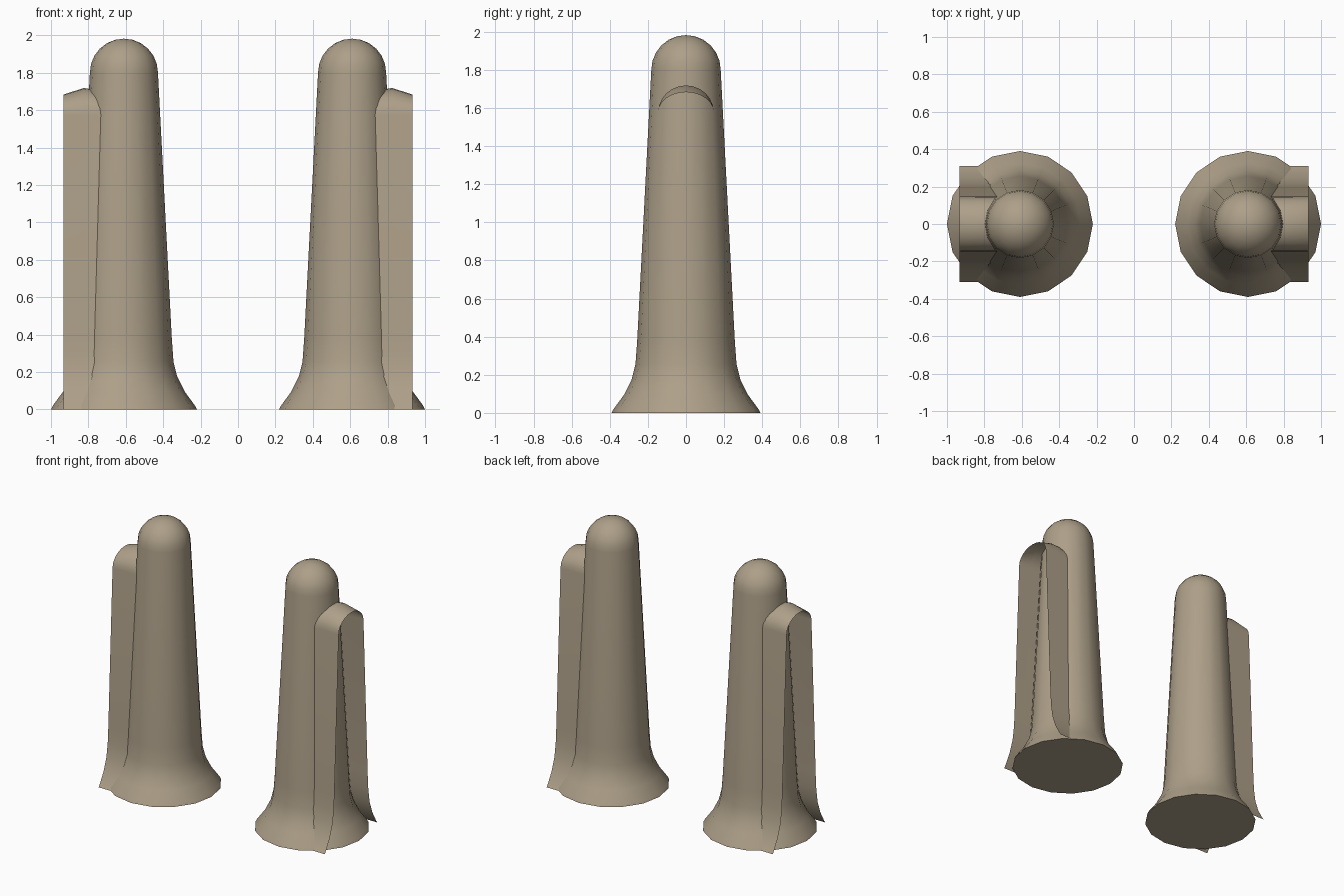
import bpy, bmesh, math

if "Cube" in bpy.data.objects:
    bpy.data.objects.remove(bpy.data.objects["Cube"])

SEG = 16
mat = bpy.data.materials.new("tan_stone")
mat.diffuse_color = (0.42, 0.35, 0.25, 1)
mat.use_nodes = True
mat.node_tree.nodes["Principled BSDF"].inputs["Base Color"].default_value = mat.diffuse_color


def finish(bm, name, angle):
    mesh = bpy.data.meshes.new(name)
    bm.to_mesh(mesh)
    bm.free()
    ob = bpy.data.objects.new(name, mesh)
    bpy.context.collection.objects.link(ob)
    mesh.materials.append(mat)
    bpy.ops.object.select_all(action='DESELECT')
    ob.select_set(True)
    bpy.context.view_layer.objects.active = ob
    bpy.ops.object.shade_smooth_by_angle(angle=math.radians(angle))
    return ob


def skin(bm, rows, closed):
    """Bridge consecutive vertex rows with quads."""
    n = len(rows[0])
    for a, b in zip(rows, rows[1:]):
        for i in range(n if closed else n - 1):
            j = (i + 1) % n
            bm.faces.new((a[i], a[j], b[j], b[i]))


def column(name, cx):
    # flared foot, tapering shaft and domed head
    profile = [(0.39, 0), (0.38, 0.02), (0.325, 0.095), (0.285, 0.175),
               (0.265, 0.255), (0.256, 0.38), (0.182, 1.80)]
    for k in range(1, 6):
        a = k * math.pi / 12
        profile.append((0.182 * math.cos(a), 1.80 + 0.182 * math.sin(a)))
    bm = bmesh.new()
    rows = [[bm.verts.new((cx + r * math.cos(2 * math.pi * i / SEG),
                           r * math.sin(2 * math.pi * i / SEG), z))
             for i in range(SEG)] for r, z in profile]
    skin(bm, rows, True)
    tip = bm.verts.new((cx, 0, 1.982))
    for i in range(SEG):
        bm.faces.new((rows[-1][i], rows[-1][(i + 1) % SEG], tip))
    bm.faces.new(rows[0][::-1])
    return finish(bm, name, 50)


def arch_section(rise):
    # half outline of the flared side wall, then the rounded top
    side = [(0.31, 0), (0.295, 0.02), (0.25, 0.10), (0.218, 0.19),
            (0.203, 0.29), (0.196, 0.40)]
    top = [(0.146 * math.cos(k * math.pi / 12), 1.575 + rise * math.sin(k * math.pi / 12))
           for k in range(7)]
    half = side + top
    return half + [(-y, z) for y, z in half[-2::-1]]


def arch(name, s):
    # open sheet channel on the outer side of the column
    bm = bmesh.new()
    rows = [[bm.verts.new((s * x, y, z)) for y, z in arch_section(rise)]
            for x, rise in ((0.933, 0.108), (0.825, 0.143), (0.70, 0.125))]
    skin(bm, rows, False)
    if s < 0:
        bmesh.ops.reverse_faces(bm, faces=bm.faces[:])
    # rows run from +y to -y, so turn the sheet to face outward
    bm.normal_update()
    wall = max(bm.faces, key=lambda f: f.calc_center_median().z)
    if wall.normal.z < 0:
        bmesh.ops.reverse_faces(bm, faces=bm.faces[:])
    return finish(bm, name, 40)


for side, s in (("left", -1), ("right", 1)):
    column(side + "_column", s * 0.61)
    arch(side + "_arch_channel", s)
